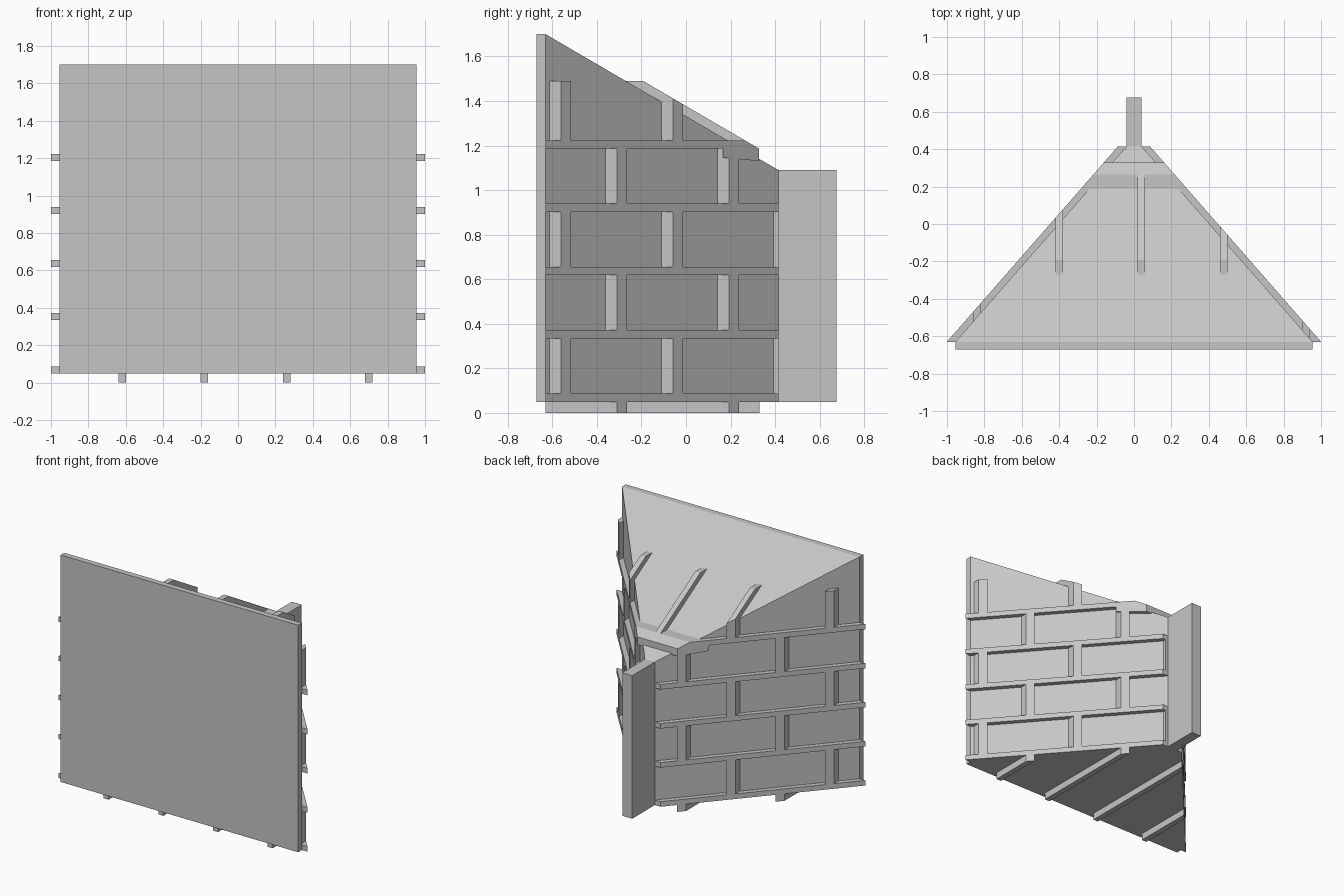
import bpy
import bmesh
from mathutils import Vector

cube = bpy.data.objects.get("Cube")
if cube:
    bpy.data.objects.remove(cube, do_unlink=True)

grey = bpy.data.materials.new("stone_grey")
grey.use_nodes = True
grey.diffuse_color = (0.56, 0.56, 0.56, 1)
grey.node_tree.nodes["Principled BSDF"].inputs["Base Color"].default_value = grey.diffuse_color

# Main dimensions
FRONT, BACK = -0.63, 0.415
BASE, TOP, LOW = 0.05, 1.70, 1.09
HALF, POST = 0.955, 0.04
RAISE, LIFT = 0.052, 0.078            # relief depth on the walls and on the slope
TAPER = (BACK - FRONT) / (HALF - POST)
PITCH = (TOP - LOW) / (BACK - FRONT)
BAR = 0.02                            # half width of an upright bar


def wall_y(x):
    return FRONT + (HALF - abs(x)) * TAPER


def slope_y(z):
    return FRONT + (TOP - z) / PITCH


# Clipping planes: point and outward normal
SLOPE = (Vector((0, FRONT, TOP)), Vector((0, PITCH, 1)))
REAR = (Vector((0, BACK, 0)), Vector((0, 1, 0)))
SIDES = [(Vector((0, wall_y(0) + RAISE, 0)), Vector((s * TAPER, 1, 0))) for s in (1, -1)]


def extrude(name, points, offset, clips=()):
    """Extrude a flat convex outline and trim it with planes."""
    bm = bmesh.new()
    face = bm.faces.new([bm.verts.new(p) for p in points])
    new = bmesh.ops.extrude_face_region(bm, geom=[face], use_keep_orig=True)["geom"]
    verts = [v for v in new if isinstance(v, bmesh.types.BMVert)]
    bmesh.ops.translate(bm, verts=verts, vec=offset)
    for co, normal in clips:
        geom = bm.verts[:] + bm.edges[:] + bm.faces[:]
        bmesh.ops.bisect_plane(bm, geom=geom, plane_co=co, plane_no=normal,
                               dist=1e-5, clear_outer=True)
        edges = [e for e in bm.edges if e.is_boundary]
        if edges:
            bmesh.ops.holes_fill(bm, edges=edges, sides=0)
    bmesh.ops.recalc_face_normals(bm, faces=bm.faces[:])
    mesh = bpy.data.meshes.new(name)
    bm.to_mesh(mesh)
    bm.free()
    mesh.materials.append(grey)
    obj = bpy.data.objects.new(name, mesh)
    bpy.context.collection.objects.link(obj)
    return obj


def column(name, plan, z0, z1, clips=()):
    return extrude(name, [(x, y, z0) for x, y in plan], (0, 0, z1 - z0), clips)


def strip(name, profile, x0, x1, clips=()):
    return extrude(name, [(x0, y, z) for y, z in profile], (x1 - x0, 0, 0), clips)


# Solid wedge, front plate and rear post
column("wedge_body", [(-HALF, FRONT), (HALF, FRONT), (POST, BACK), (-POST, BACK)],
       BASE, TOP, [SLOPE])
column("front_plate", [(-HALF, -0.672), (HALF, -0.672), (HALF, FRONT), (-HALF, FRONT)], BASE, TOP)
column("rear_post", [(-POST, BACK - 0.02), (POST, BACK - 0.02), (POST, 0.675), (-POST, 0.675)],
       BASE, LOW)

# Horizontal courses on both walls
rows = [BASE + 0.284 * i for i in range(5)]
COURSE = 0.037
reach = RAISE / TAPER
for s, side in ((1, "left"), (-1, "right")):
    plan = [(s * (HALF - 0.03), FRONT), (s * (HALF + reach), FRONT),
            (s * (POST + reach), BACK), (s * (POST - 0.03), BACK)]
    for z in rows:
        column(side + "_course", plan, z, z + COURSE, [SLOPE])

# Staggered uprights between the courses
odd = [-0.84, -0.40, 0.04, 0.48, 0.92]
even = [-0.62, -0.18, 0.26, 0.70]
for i, z in enumerate(rows):
    top = rows[i + 1] if i < 4 else 1.49
    for x in (even if i % 2 else odd):
        if abs(x) <= POST:
            a, b = POST - 0.01, x + BAR
        else:
            a, b = x - BAR, x + BAR
        plan = [(a, wall_y(a) - 0.02), (b, wall_y(b) - 0.02),
                (b, wall_y(b) + RAISE), (a, wall_y(a) + RAISE)]
        column("wall_upright", plan, z + COURSE, top, [SLOPE, REAR])

# Raised bars on the slope
z0, z1, z2 = rows[4], rows[4] + COURSE, 1.49
for x in odd[1:4]:
    profile = [(slope_y(z2) - 0.02, z2), (slope_y(z2) + LIFT, z2),
               (slope_y(z1) + LIFT, z1), (slope_y(z1) - 0.02, z1)]
    strip("slope_bar", profile, x - BAR, x + BAR, SIDES)
y_end = slope_y(z0) + LIFT
strip("slope_course", [(slope_y(z1) - 0.02, z1), (slope_y(z1) + LIFT, z1), (y_end, z0),
                       (y_end, TOP - (y_end - FRONT) * PITCH - 0.01),
                       (slope_y(z1) - 0.02, z0 - 0.04)], -0.4, 0.4, SIDES)

# Runners under the base
for x in even:
    column("base_runner", [(x - BAR, FRONT), (x + BAR, FRONT), (x + BAR, BACK), (x - BAR, BACK)],
           0, BASE + 0.005, SIDES)
